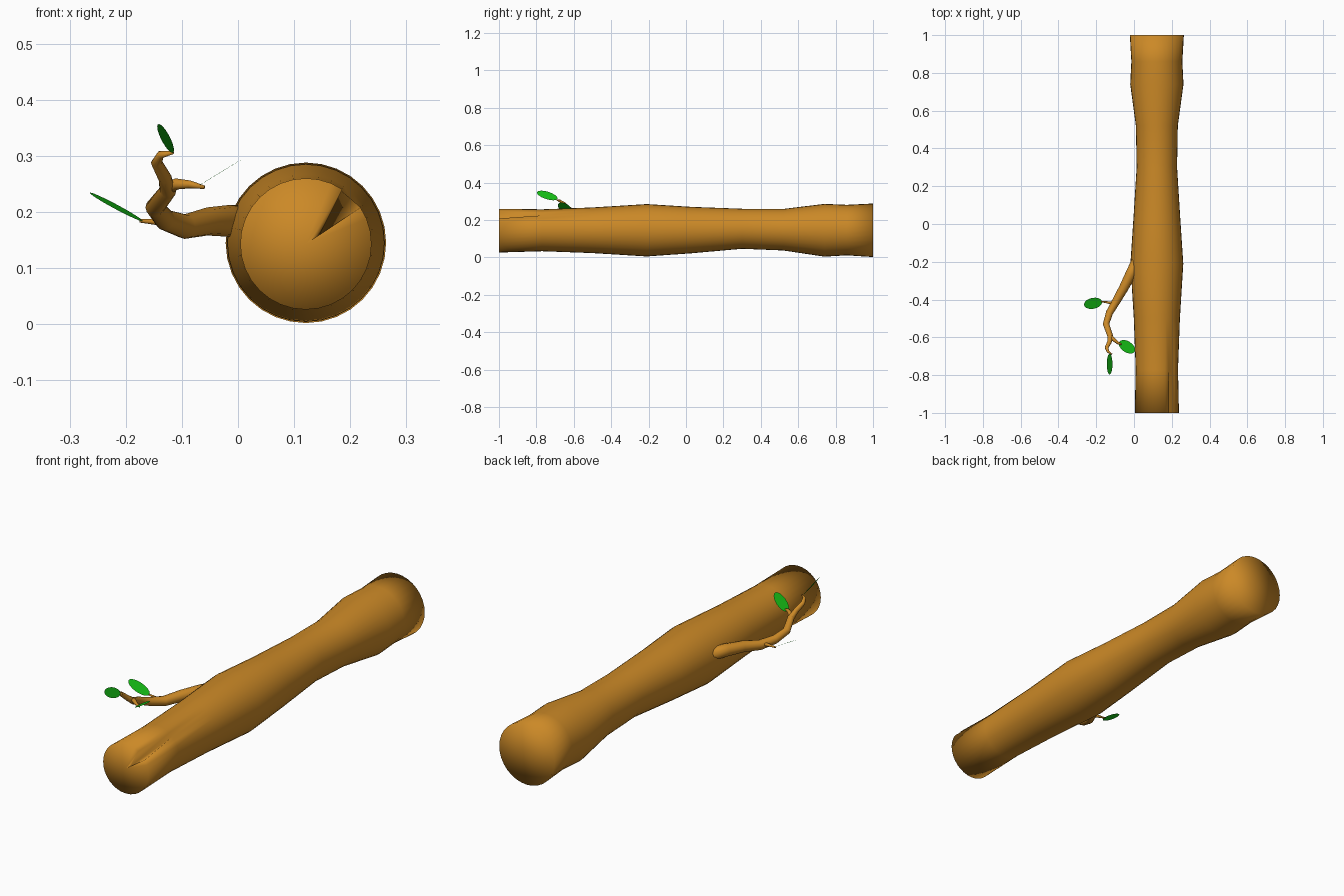
import bpy, bmesh, math
from mathutils import Vector

cube = bpy.data.objects.get("Cube")
if cube:
    bpy.data.objects.remove(cube, do_unlink=True)


def material(name, colour):
    m = bpy.data.materials.new(name)
    m.use_nodes = True
    m.diffuse_color = colour
    m.node_tree.nodes["Principled BSDF"].inputs["Base Color"].default_value = colour
    return m


bark = material("bark brown", (0.6, 0.25, 0.02, 1))
green = material("leaf green", (0.008, 0.52, 0.008, 1))


def finish(name, bm, mat, smooth):
    bmesh.ops.recalc_face_normals(bm, faces=bm.faces)
    for f in bm.faces:
        f.smooth = smooth
    mesh = bpy.data.meshes.new(name)
    bm.to_mesh(mesh)
    bm.free()
    mesh.materials.append(mat)
    obj = bpy.data.objects.new(name, mesh)
    bpy.context.collection.objects.link(obj)
    return obj


def tube(path, sides, fixed_axis=None):
    """Sweep rings along (x, y, z, radius) points and close the ends with fans."""
    bm = bmesh.new()
    points = [Vector(p[:3]) for p in path]
    rings = []
    for i, p in enumerate(points):
        ahead = points[min(i + 1, len(points) - 1)] - points[max(i - 1, 0)]
        axis = (fixed_axis or ahead).normalized()
        side = axis.cross(Vector((0, 0, 1))).normalized()
        up = side.cross(axis)
        ring = []
        for k in range(sides):
            a = 2 * math.pi * k / sides
            ring.append(bm.verts.new(p + path[i][3] * (math.cos(a) * side + math.sin(a) * up)))
        rings.append(ring)
    for a, b in zip(rings, rings[1:]):
        for k in range(sides):
            n = (k + 1) % sides
            bm.faces.new((a[k], a[n], b[n], b[k]))
    for ring, p in ((rings[0], points[0]), (rings[-1], points[-1])):
        tip = bm.verts.new(p)
        for k in range(sides):
            bm.faces.new((ring[k], ring[(k + 1) % sides], tip))
    return bm, rings


# Trunk: swelling log, with a split at the front end
profile = [(-1, 0.143, 0.117), (-0.77, 0.145, 0.112), (-0.5, 0.145, 0.122),
           (-0.21, 0.145, 0.14), (0.03, 0.146, 0.124), (0.3, 0.153, 0.107),
           (0.52, 0.148, 0.111), (0.74, 0.145, 0.141), (0.86, 0.146, 0.135),
           (1, 0.145, 0.143)]
bm, rings = tube([(0.121, y, z, r) for y, z, r in profile], 32, Vector((0, 1, 0)))
rings[0][4].co = (0.145, -1, 0.158)
finish("trunk", bm, bark, True)

# Branch and its twigs
limbs = {
    "branch": [(0.02, -0.19, 0.182, 0.03), (-0.02, -0.27, 0.184, 0.028),
               (-0.055, -0.34, 0.183, 0.025), (-0.095, -0.41, 0.174, 0.022),
               (-0.13, -0.47, 0.186, 0.019), (-0.148, -0.53, 0.208, 0.017),
               (-0.125, -0.595, 0.238, 0.015), (-0.13, -0.625, 0.26, 0.012),
               (-0.145, -0.655, 0.288, 0.01), (-0.138, -0.675, 0.302, 0.007),
               (-0.116, -0.69, 0.306, 0.003)],
    "inner_twig": [(-0.13, -0.59, 0.238, 0.012), (-0.11, -0.61, 0.25, 0.01),
                   (-0.085, -0.63, 0.249, 0.007), (-0.06, -0.64, 0.244, 0.003)],
    "outer_twig": [(-0.1, -0.42, 0.178, 0.01), (-0.14, -0.415, 0.182, 0.006),
                   (-0.175, -0.41, 0.184, 0.003)],
}
for name, path in limbs.items():
    finish(name, tube(path, 12)[0], bark, True)


# Leaves: flat ovals given by centre, length vector and width vector
def leaf(name, centre, length, width):
    bm = bmesh.new()
    c, l, w = Vector(centre), Vector(length) / 2, Vector(width) / 2
    angles = [2 * math.pi * k / 20 for k in range(20)]
    bm.faces.new([bm.verts.new(c + math.cos(a) * l + math.sin(a) * w) for a in angles])
    finish(name, bm, green, False)


leaf("tip_leaf", (-0.129, -0.742, 0.331), (0, -0.11, 0.03), (-0.03, 0, 0.042))
leaf("inner_leaf", (-0.037, -0.65, 0.267), (0.082, -0.05, 0.05), (0.027, 0.052, 0.017))
leaf("outer_leaf", (-0.217, -0.42, 0.209), (-0.095, -0.015, 0.05), (-0.005, 0.058, 0.012))
